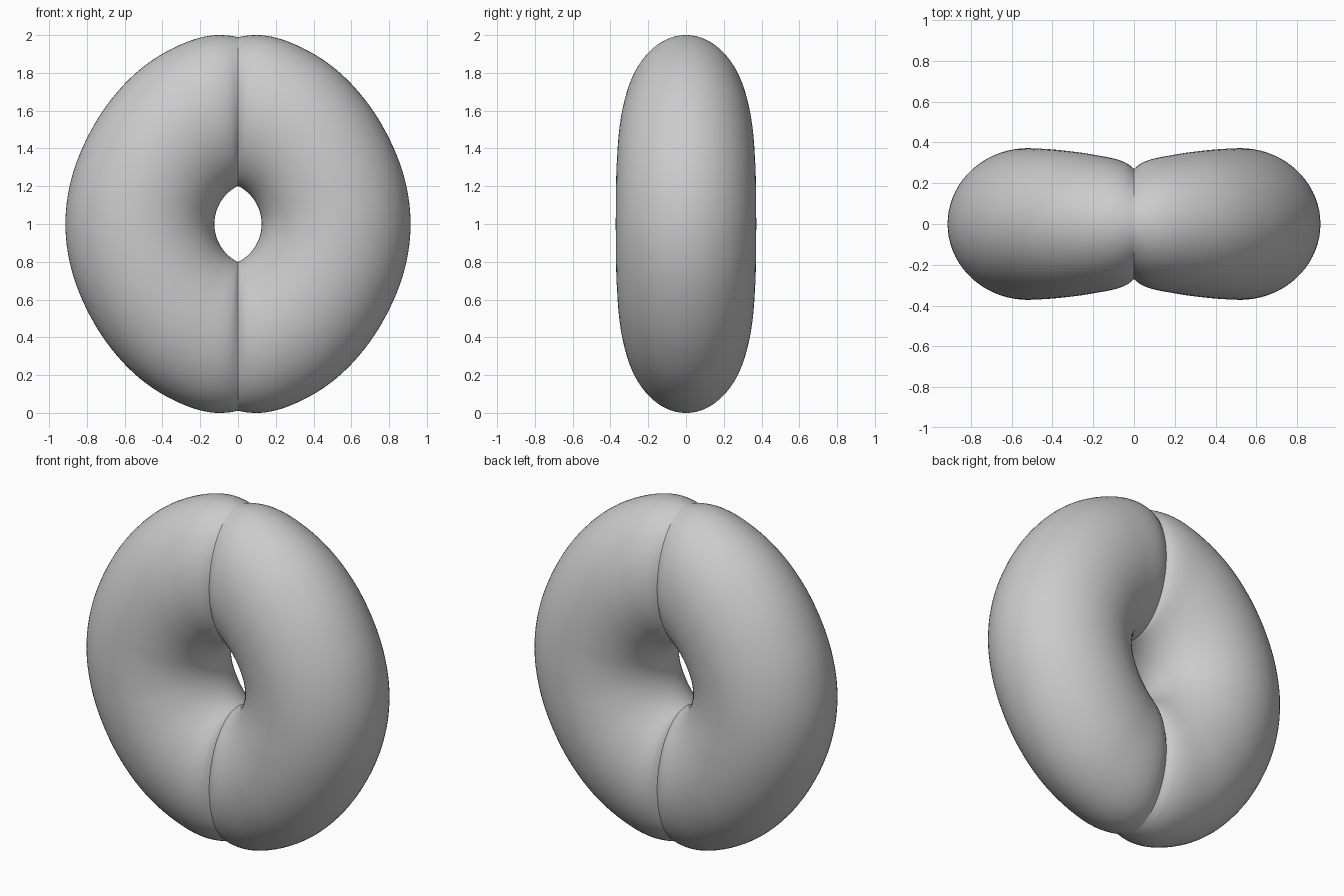
import bpy, bmesh, math

if "Cube" in bpy.data.objects:
    bpy.data.objects.remove(bpy.data.objects["Cube"])

# angle from the horizontal (deg), outer radius, half depth of the tube
PROFILE = [(0, .914, .372), (15, .914, .371), (30, .920, .369), (45, .942, .363),
           (60, .974, .352), (70, .993, .339), (78, 1.006, .326), (83, 1.007, .313),
           (87, .999, .295), (90, .989, .270)]
RINGS, SIDES = 120, 72


def slope(i, c):
    # tangent at a profile point, flat at the middle of the lobe
    if i == 0:
        return 0.0
    a, b = PROFILE[i - 1], PROFILE[min(i + 1, len(PROFILE) - 1)]
    return (b[c] - a[c]) / (b[0] - a[0])


def sample(deg, c):
    # smooth Hermite interpolation through the profile
    i = max(k for k in range(len(PROFILE) - 1) if PROFILE[k][0] <= deg)
    a, b = PROFILE[i], PROFILE[i + 1]
    h = b[0] - a[0]
    t = (deg - a[0]) / h
    return ((2*t**3 - 3*t**2 + 1) * a[c] + (t**3 - 2*t**2 + t) * h * slope(i, c)
            + (3*t**2 - 2*t**3) * b[c] + (t**3 - t**2) * h * slope(i + 1, c))


def hole_radius(th):
    # each side of the lens-shaped hole is an arc centred past the seam
    return -.1 * math.cos(th) + math.sqrt(.225**2 - (.1 * math.sin(th))**2)


def add_lobe(bm, side):
    # C-shaped tube with oval sections, narrowing where it meets its twin
    rings = []
    for i in range(RINGS + 1):
        th = math.pi / 2 * math.sin(math.pi / 2 * (2 * i / RINGS - 1))
        deg = min(abs(math.degrees(th)), 90.0)
        outer, depth, inner = sample(deg, 1), sample(deg, 2), hole_radius(th)
        mid, half = (outer + inner) / 2, (outer - inner) / 2
        ring = []
        for j in range(SIDES):
            p = 2 * math.pi * j / SIDES
            r = mid + half * math.cos(p)
            ring.append(bm.verts.new((side * r * math.cos(th), depth * math.sin(p),
                                      1 + r * math.sin(th))))
        rings.append(ring)
    for a, b in zip(rings, rings[1:]):
        for j in range(SIDES):
            k = (j + 1) % SIDES
            bm.faces.new((a[j], a[k], b[k], b[j]))


# two mirrored lobes welded along the creased seam
bm = bmesh.new()
for side in (1, -1):
    add_lobe(bm, side)
bmesh.ops.remove_doubles(bm, verts=bm.verts, dist=1e-5)
bmesh.ops.recalc_face_normals(bm, faces=bm.faces)
mesh = bpy.data.meshes.new("creased_ring")
bm.to_mesh(mesh)
bm.free()
ring = bpy.data.objects.new("creased_ring", mesh)
bpy.context.collection.objects.link(ring)
bpy.context.view_layer.objects.active = ring
ring.select_set(True)
bpy.ops.object.shade_smooth_by_angle(angle=math.radians(25))
